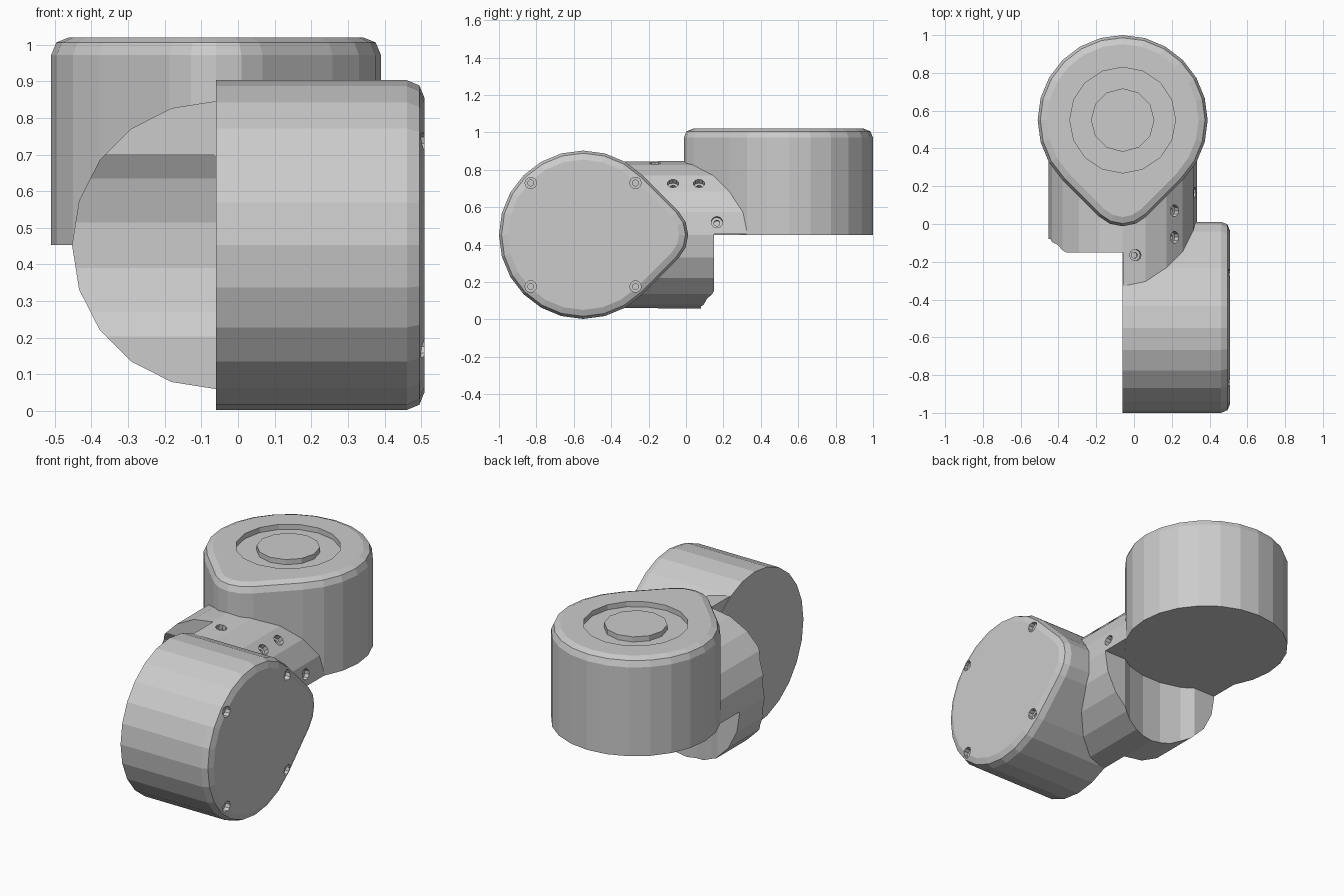
import bpy, bmesh
from math import pi, sin, cos, radians
from mathutils import Matrix, Vector

if "Cube" in bpy.data.objects:
    bpy.data.objects.remove(bpy.data.objects["Cube"])

# Everything is built around the elbow centre; SWAP turns the upper half into the side half
CENTRE = Matrix.Translation((-0.06, 0, 0.453))
SWAP = Matrix.Rotation(pi, 4, Vector((1, 0, 1)))
R, CY = 0.45, 0.55            # drum radius and distance from the elbow centre
BODY_R = 0.393


def make_object(name, bm, matrix=Matrix.Identity(4)):
    bmesh.ops.recalc_face_normals(bm, faces=bm.faces)
    mesh = bpy.data.meshes.new(name)
    bm.transform(CENTRE @ matrix)
    bm.to_mesh(mesh)
    bm.free()
    obj = bpy.data.objects.new(name, mesh)
    bpy.context.collection.objects.link(obj)
    return obj


def cylinder(name, radius, p0, p1, sides, frame=Matrix.Identity(4), spin=0.0):
    p0, p1 = Vector(p0), Vector(p1)
    axis = p1 - p0
    rot = axis.to_track_quat('Z', 'Y').to_matrix().to_4x4()
    m = Matrix.Translation((p0 + p1) / 2) @ rot @ Matrix.Rotation(spin, 4, 'Z')
    bm = bmesh.new()
    bmesh.ops.create_cone(bm, cap_ends=True, segments=sides, radius1=radius,
                          radius2=radius, depth=axis.length, matrix=m)
    return make_object(name, bm, frame)


def box(name, lo, hi, frame):
    lo, hi = Vector(lo), Vector(hi)
    bm = bmesh.new()
    m = Matrix.Translation((lo + hi) / 2) @ Matrix.Diagonal((*(hi - lo), 1))
    bmesh.ops.create_cube(bm, size=1, matrix=m)
    return make_object(name, bm, frame)


def cut(obj, cutter):
    cutter.hide_render = True
    mod = obj.modifiers.new("cut", 'BOOLEAN')
    mod.operation, mod.solver, mod.object = 'DIFFERENCE', 'EXACT', cutter
    bpy.context.view_layer.objects.active = obj
    bpy.ops.object.modifier_apply(modifier=mod.name)
    bpy.data.objects.remove(cutter)


def drum(name, height, frame):
    # Teardrop outline: large arc plus a small rounded tip, tangent at 45 degrees
    tip_r = 0.18
    tip_y = CY - (R - tip_r) * 2 ** 0.5
    pts = [(R * cos(radians(a)), CY + R * sin(radians(a))) for a in range(-45, 226, 15)]
    pts += [(tip_r * cos(radians(a)), tip_y + tip_r * sin(radians(a)))
            for a in (225, 247.5, 270, 292.5, 315)]
    bm = bmesh.new()
    base = bm.faces.new([bm.verts.new((x, y, 0)) for x, y in pts])
    top = bmesh.ops.extrude_face_region(bm, geom=[base], use_keep_orig=True)['geom']
    verts = [g for g in top if isinstance(g, bmesh.types.BMVert)]
    bmesh.ops.translate(bm, verts=verts, vec=(0, 0, height))
    rim = [e for e in bm.edges if all(v.co.z > height - 1e-4 for v in e.verts)]
    bmesh.ops.recalc_face_normals(bm, faces=bm.faces)
    bmesh.ops.bevel(bm, geom=rim, offset=0.048, segments=2, profile=0.5, affect='EDGES')
    return make_object(name, bm, frame)


def screw_hole(obj, point, normal, frame):
    # Counterbore with a narrower socket at its floor
    p, n = Vector(point), Vector(normal).normalized()
    for radius, depth in ((0.031, 0.03), (0.016, 0.05)):
        cut(obj, cylinder("hole_cutter", radius, p - n * depth, p + n * 0.05, 10, frame))


# Upper drum with a ring groove in its lid
upper = drum("upper_drum", 0.567, Matrix.Identity(4))
ring = cylinder("ring_cutter", 0.28, (0, CY, 0.537), (0, CY, 0.65), 16)
cut(ring, cylinder("ring_core", 0.168, (0, CY, 0.4), (0, CY, 0.8), 12))
cut(upper, ring)

# Side drum with four screw holes in its cover
side = drum("side_drum", 0.569, SWAP)
for u in (-0.277, 0.277):
    for v in (-0.28, 0.28):
        screw_hole(side, (u, CY + v, 0.569), (0, 0, 1), SWAP)

# Elbow body: a cylinder joining the drums, relieved where the neighbouring links swing
body = cylinder("elbow_body", BODY_R, (0, -0.42, 0), (0, 0.42, 0), 20)
for frame in (Matrix.Identity(4), SWAP):
    cut(body, box("end_cutter", (-1, 0.15, -1), (1, 1, 0.003), frame))
    cut(body, cylinder("swing_cutter", 0.475, (0, CY, -1), (0, CY, 0.003), 24,
                       frame, pi / 24))

# Screw holes around the elbow
for frame in (Matrix.Identity(4), SWAP):
    for angle, y in ((45, 0.07), (10, 0.165)):
        a = radians(angle)
        n = Vector((cos(a), 0, sin(a)))
        screw_hole(body, n * BODY_R * 0.99 + Vector((0, y, 0)), n, frame)
